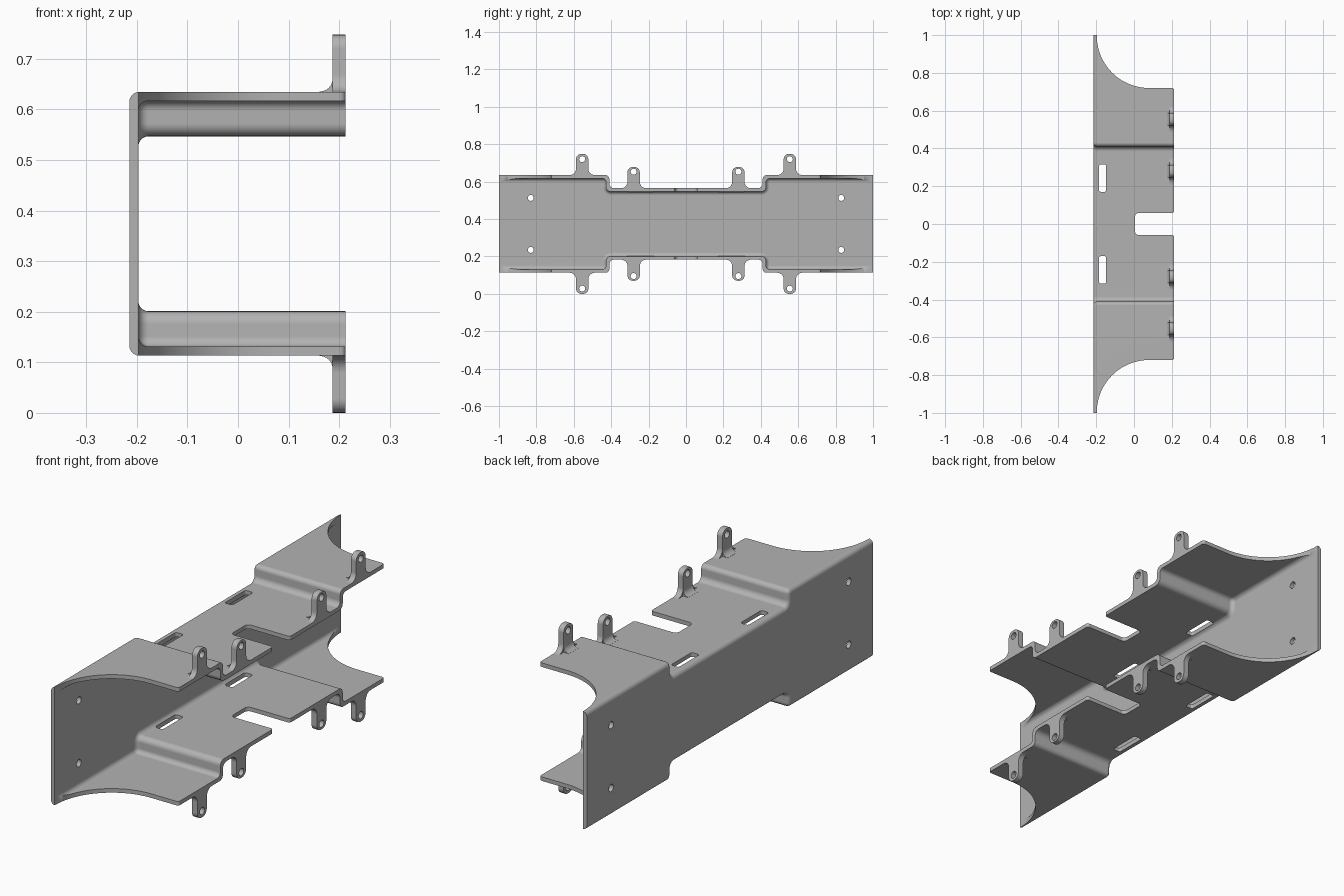
import bpy, bmesh, math
from mathutils import Vector

if "Cube" in bpy.data.objects:
    bpy.data.objects.remove(bpy.data.objects["Cube"], do_unlink=True)

MID = 0.374            # height of the horizontal mirror plane
T = 0.018              # sheet thickness
BACK, LIP = -0.215, 0.213
HIGH, LOW, STEP = 0.261, 0.191, 0.41

grey = bpy.data.materials.new("plain_grey")
grey.use_nodes = True
grey.diffuse_color = (0.45, 0.45, 0.45, 1)
grey.node_tree.nodes["Principled BSDF"].inputs["Base Color"].default_value = grey.diffuse_color


def rounded(corners):
    """Turn (u, v, radius) corners into a polygon with arcs."""
    out = []
    for i, (x, y, r) in enumerate(corners):
        p = Vector((x, y))
        if r == 0:
            out.append(p)
            continue
        a = (Vector(corners[i - 1][:2]) - p).normalized()
        b = (Vector(corners[(i + 1) % len(corners)][:2]) - p).normalized()
        half = a.angle(b) / 2
        c = p + (a + b).normalized() * (r / math.sin(half))
        d = r / math.tan(half)
        s, e = (p + a * d - c).normalized(), (p + b * d - c).normalized()
        n = 28 if r > 0.1 else 6
        out += [c + s.slerp(e, k / n) * r for k in range(n + 1)]
    return out


def mirrored(half):
    """Close a half outline by mirroring its second coordinate."""
    return half + [(u, -v, r) for u, v, r in reversed(half)]


def circle(u, v, r, n=24):
    return [Vector((u + r * math.cos(k * math.tau / n), v + r * math.sin(k * math.tau / n)))
            for k in range(n)]


def prism(name, outline, axis, lo, hi, soften=None, width=0.0):
    """Extrude a polygon along an axis; soften picks edges to round."""
    place = {"x": lambda p, d: (d, p[0], p[1] + MID),
             "y": lambda p, d: (p[0], d, p[1] + MID),
             "z": lambda p, d: (p[0], p[1], d)}[axis]
    bm = bmesh.new()
    base = bm.faces.new([bm.verts.new(place(p, lo)) for p in outline])
    top = bmesh.ops.extrude_face_region(bm, geom=[base])["geom"]
    shift = Vector(place((0, 0), hi)) - Vector(place((0, 0), lo))
    bmesh.ops.translate(bm, vec=shift, verts=[g for g in top if isinstance(g, bmesh.types.BMVert)])
    bmesh.ops.recalc_face_normals(bm, faces=bm.faces[:])
    if soften:
        bmesh.ops.bevel(bm, geom=[e for e in bm.edges if soften(e)], offset=width,
                        segments=5, profile=0.5, affect='EDGES', clamp_overlap=True)
    mesh = bpy.data.meshes.new(name)
    bm.to_mesh(mesh)
    bm.free()
    obj = bpy.data.objects.new(name, mesh)
    bpy.context.collection.objects.link(obj)
    mesh.materials.append(grey)
    return obj


def combine(obj, other, operation):
    other.hide_render = True
    mod = obj.modifiers.new("combine", 'BOOLEAN')
    mod.operation, mod.object, mod.solver = operation, other, 'EXACT'
    bpy.context.view_layer.objects.active = obj
    bpy.ops.object.modifier_apply(modifier=mod.name)
    bpy.data.objects.remove(other, do_unlink=True)


def finish(obj):
    bpy.ops.object.select_all(action='DESELECT')
    obj.select_set(True)
    bpy.context.view_layer.objects.active = obj
    bpy.ops.object.shade_smooth_by_angle(angle=math.radians(32))
    mod = obj.modifiers.new("even_shading", 'WEIGHTED_NORMAL')
    mod.keep_sharp = True


def stepped_block(name, inset, x0, x1, radius):
    """Side outline with stepped-down middle, rounded at its back and outer bends."""
    hi, lo, y = HIGH - inset, LOW - inset, STEP + inset
    right = [(1.2, hi, 0), (y, hi, 0), (y, lo, 0.025)]
    top = right + [(-u, v, r) for u, v, r in reversed(right)]

    def bend(e):
        a, b = (v.co for v in e.verts)
        if abs(a.y) > 1.1 and abs(b.y) > 1.1:
            return False
        at_back = max(a.x, b.x) < x0 + 1e-5
        along = abs(a.x - b.x) > 0.1
        return at_back or (along and abs(abs(a.z - MID) - hi) < 1e-4)

    return prism(name, rounded(mirrored(top)), "x", x0, x1, bend, radius)


# Channel body: stepped shell trimmed to its plan outline
body = stepped_block("channel_body", 0, BACK, 0.4, 0.02)
combine(body, stepped_block("cavity", T, BACK + T, 0.5, 0.02), 'DIFFERENCE')
WEB = BACK + T
plan = mirrored([(-0.3, 1, 0), (WEB, 1, 0), (WEB, 0.72, 0.277), (LIP, 0.72, 0.012),
                 (LIP, 0.058, 0.012), (0.005, 0.058, 0.02)])
combine(body, prism("plan_trim", rounded(plan), "z", -0.2, 1), 'INTERSECT')

# Slots through both flanges and screw holes in the web
for side in (-1, 1):
    y = side * 0.243
    slot = [(-0.185, y - 0.073, 0.01), (-0.147, y - 0.073, 0.01),
            (-0.147, y + 0.073, 0.01), (-0.185, y + 0.073, 0.01)]
    combine(body, prism("slot_cutter", rounded(slot), "z", -0.2, 1), 'DIFFERENCE')
    for v in (-0.139, 0.139):
        combine(body, prism("hole_cutter", circle(side * 0.83, v, 0.016), "x", -0.3, -0.1),
                'DIFFERENCE')
finish(body)


# Mounting tabs with flared roots along the flange lips
def mounting_tab(name, y, up, base, top, hole):
    w, front = 0.033, LIP - 0.026
    half = [(w + 0.036, base - 0.005, 0), (w + 0.036, base, 0), (w, base, 0.034), (w, top, 0.028)]
    outline = half + [(-u, v, r) for u, v, r in reversed(half)]
    tab = prism(name, [(p.x + y, p.y * up) for p in rounded(outline)], "x", front, LIP)
    root = [(front - 0.026, base - 0.005, 0), (front + 0.01, base - 0.005, 0),
            (front + 0.01, base + 0.028, 0), (front, base + 0.028, 0),
            (front, base + 0.0005, 0.025), (front - 0.026, base + 0.0005, 0)]
    flare = prism("root_flare", [(p.x, p.y * up) for p in rounded(root)], "y", y - w, y + w)
    combine(tab, flare, 'UNION')
    combine(tab, prism("hole_cutter", circle(y, hole * up, 0.016), "x", 0.1, 0.3), 'DIFFERENCE')
    finish(tab)


for up, level in ((1, "upper"), (-1, "lower")):
    for side, end in ((-1, "front"), (1, "back")):
        mounting_tab(f"{level}_{end}_outer_tab", side * 0.555, up, HIGH, 0.374, 0.346)
        mounting_tab(f"{level}_{end}_inner_tab", side * 0.28, up, LOW, 0.304, 0.279)
